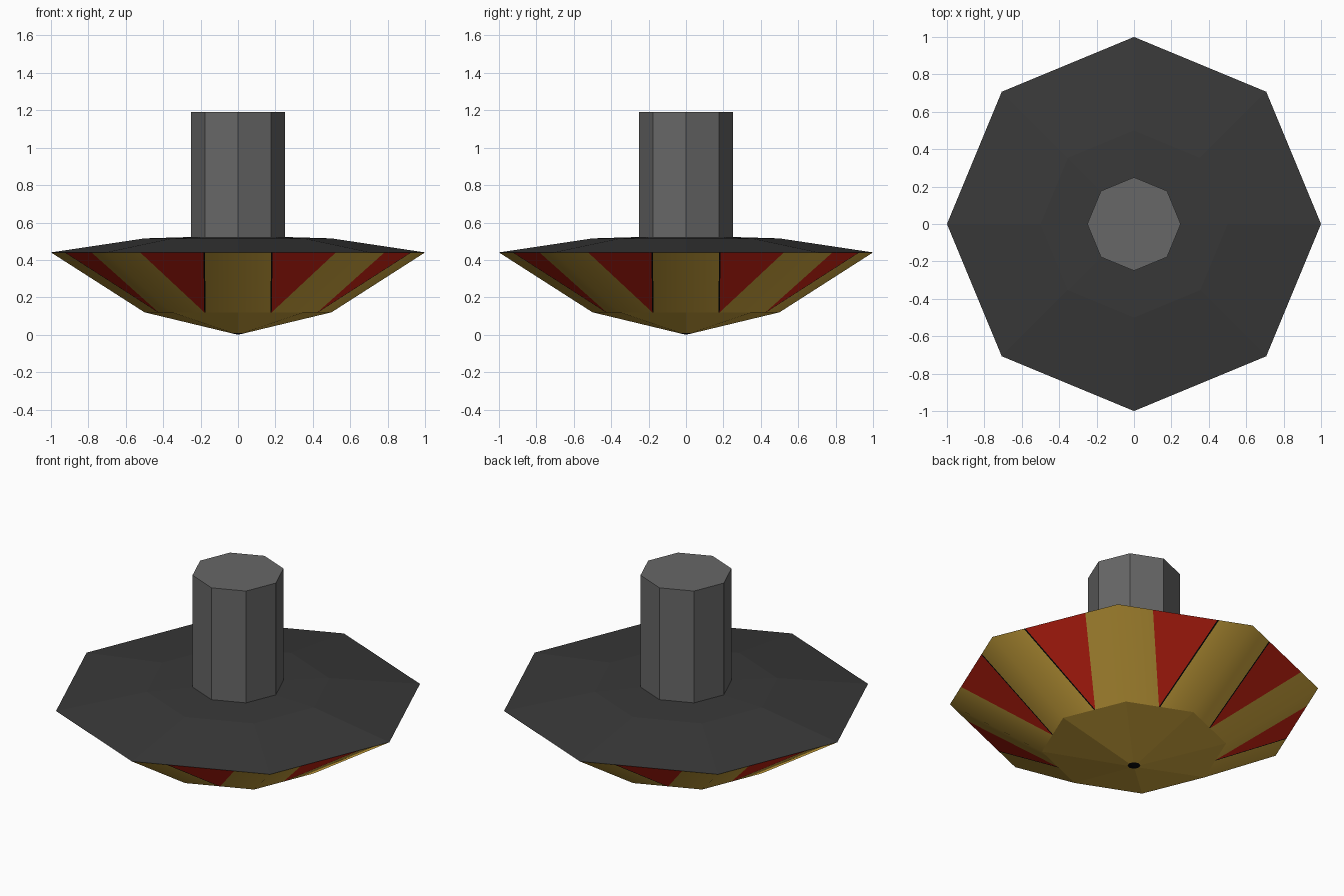
import bpy, bmesh, math
from mathutils import Vector

if "Cube" in bpy.data.objects:
    bpy.data.objects.remove(bpy.data.objects["Cube"])


def material(name, rgb):
    m = bpy.data.materials.new(name)
    m.diffuse_color = (*rgb, 1)
    m.use_nodes = True
    m.node_tree.nodes["Principled BSDF"].inputs["Base Color"].default_value = m.diffuse_color
    return m


gold = material("gold", (0.65, 0.40, 0.05))
red = material("red", (0.65, 0.018, 0.007))
black = material("black", (0.003, 0.003, 0.003))
charcoal = material("charcoal", (0.04, 0.04, 0.04))
grey = material("grey", (0.135, 0.135, 0.135))


def corner(i, r, z):
    a = i * math.pi / 4
    return Vector((r * math.cos(a), r * math.sin(a), z))


def build(name, polys, mats):
    """polys: list of (points, material index, smooth)"""
    bm = bmesh.new()
    for pts, mi, smooth in polys:
        f = bm.faces.new([bm.verts.new(p) for p in pts])
        f.material_index = mi
        f.smooth = smooth
    bmesh.ops.remove_doubles(bm, verts=bm.verts, dist=1e-4)
    me = bpy.data.meshes.new(name)
    bm.to_mesh(me)
    bm.free()
    for m in mats:
        me.materials.append(m)
    ob = bpy.data.objects.new(name, me)
    bpy.context.collection.objects.link(ob)
    return ob


def ring_faces(i, profile, mi=0):
    """Faces of one octagon sector along an (r, z) profile, bottom to top."""
    out = []
    for (r0, z0), (r1, z1) in zip(profile, profile[1:]):
        pts = [corner(i, r0, z0), corner(i + 1, r0, z0),
               corner(i + 1, r1, z1), corner(i, r1, z1)]
        if r0 == 0:
            pts.pop(0)
        if r1 == 0:
            pts.pop()
        out.append((pts, mi, False))
    return out


# Underside bowl: gold with a red wedge and a thin black line in each sector
RIM, MID, TIP = (1.0, 0.44), (0.5, 0.12), (0.035, 0.008)
bowl = []
for i in range(8):
    bowl += ring_faces(i, [(0, 0), TIP], 2)
    bowl += ring_faces(i, [TIP, MID])
    # the black line lies on the side nearest the axis-aligned corner
    near, far = (i, i + 1) if i % 2 == 0 else (i + 1, i)
    top = [corner(near, *RIM).lerp(corner(far, *RIM), t)
           for t in (0, 0.25, 0.262, 0.74, 1)]
    low = [corner(near, *MID).lerp(corner(far, *MID), t)
           for t in (0, 0.49, 0.51, 1)]
    strips = [([low[0], low[1], top[1], top[0]], 0),
              ([low[1], low[2], top[2], top[1]], 2),
              ([low[2], top[3], top[2]], 1),
              ([low[2], low[3], top[4], top[3]], 0)]
    for pts, mi in strips:
        bowl.append((pts if near < far else pts[::-1], mi, True))
build("bowl_underside", bowl, [gold, red, black])

# Shallow dark cover on top of the bowl
cover = []
for i in range(8):
    cover += ring_faces(i, [RIM, (0.5, 0.515), (0, 0.53)])
build("cover", cover, [charcoal])

# Octagonal stem
stem = []
for i in range(8):
    stem += ring_faces(i, [(0.25, 0.52), (0.25, 1.19)])
stem.append(([corner(i, 0.25, 1.19) for i in range(8)], 0, False))
build("stem", stem, [grey])
